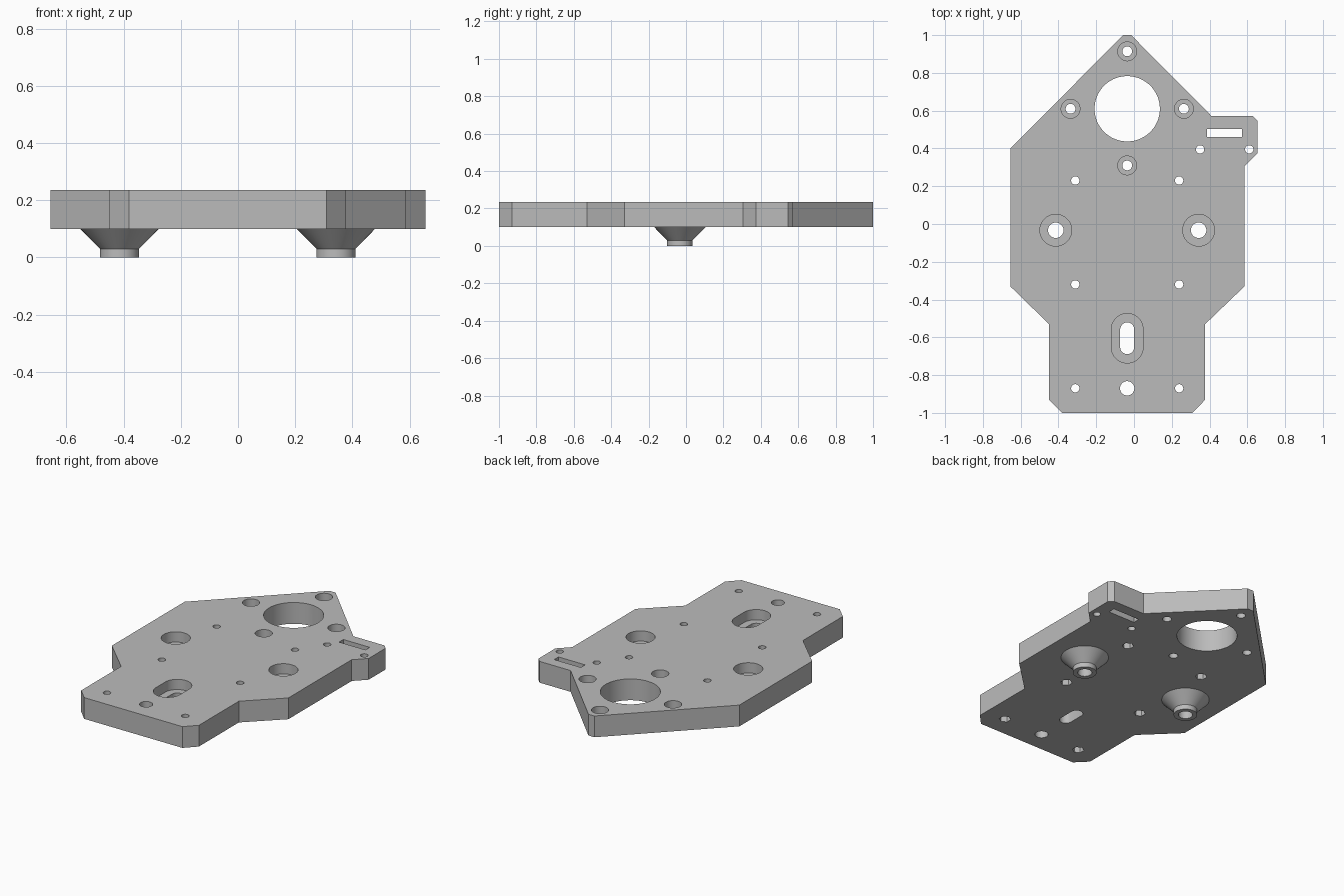
import bpy, bmesh, math

if "Cube" in bpy.data.objects:
    bpy.data.objects.remove(bpy.data.objects["Cube"])

grey = bpy.data.materials.new("plain grey")
grey.use_nodes = True
grey.diffuse_color = (0.5, 0.5, 0.5, 1)
grey.node_tree.nodes["Principled BSDF"].inputs["Base Color"].default_value = (0.5, 0.5, 0.5, 1)

BOTTOM, TOP, FLOOR = 0.1, 0.235, 0.17   # plate faces and counterbore floor
MID_X, FOOT_Y = -0.036, -0.033
LOW, HIGH = BOTTOM - 0.1, TOP + 0.1


def make_object(name, bm):
    bmesh.ops.recalc_face_normals(bm, faces=bm.faces)
    mesh = bpy.data.meshes.new(name)
    bm.to_mesh(mesh)
    bm.free()
    mesh.materials.append(grey)
    obj = bpy.data.objects.new(name, mesh)
    bpy.context.collection.objects.link(obj)
    return obj


def prism(bm, points, z0, z1):
    lower = bm.faces.new([bm.verts.new((x, y, z0)) for x, y in points])
    ext = bmesh.ops.extrude_face_region(bm, geom=[lower], use_keep_orig=True)
    bmesh.ops.translate(bm, vec=(0, 0, z1 - z0),
                        verts=[v for v in ext["geom"] if isinstance(v, bmesh.types.BMVert)])


def oval(x, y, r, n=32, stretch=0.0):
    # circle, or an upright slot when stretched
    pts = []
    for i in range(n):
        a = 2 * math.pi * (i + 0.5) / n
        shift = stretch if math.sin(a) > 0 else -stretch
        pts.append((x + r * math.cos(a), y + r * math.sin(a) + shift))
    return pts


# Plate outline
outline = [(-0.38, -1), (0.31, -1), (0.377, -0.93), (0.377, -0.53), (0.585, -0.33),
           (0.585, 0.305), (0.655, 0.375), (0.655, 0.545), (0.628, 0.572), (0.41, 0.572),
           (-0.015, 1), (-0.057, 1), (-0.655, 0.4), (-0.655, -0.33), (-0.45, -0.53), (-0.45, -0.93)]
bm = bmesh.new()
prism(bm, outline, BOTTOM, TOP)
plate = make_object("base_plate", bm)

# Hole positions
motor_y = 0.61
motor_screws = [(MID_X + dx, motor_y + dy) for dx, dy in ((0.3, 0), (-0.3, 0), (0, 0.304), (0, -0.3))]
nut_holes = [(MID_X + side * 0.275, y) for side in (-1, 1) for y in (0.23, -0.32, -0.87)]
feet = [(MID_X + side * 0.378, FOOT_Y) for side in (-1, 1)]
slot_y = -0.605

# Through holes
bm = bmesh.new()
prism(bm, oval(MID_X, motor_y, 0.173, 64), LOW, HIGH)
for x, y in motor_screws:
    prism(bm, oval(x, y, 0.026), LOW, HIGH)
for x, y in nut_holes + [(0.35, 0.395), (0.61, 0.395)]:
    prism(bm, oval(x, y, 0.022), LOW, HIGH)
for x, y in feet:
    prism(bm, oval(x, y, 0.041, 48), LOW, HIGH)
prism(bm, oval(MID_X, -0.87, 0.038), LOW, HIGH)
prism(bm, oval(MID_X, slot_y, 0.037, 32, 0.047), LOW, HIGH)
prism(bm, [(0.387, 0.46), (0.573, 0.46), (0.573, 0.503), (0.387, 0.503)], LOW, HIGH)
through = make_object("through_cutter", bm)

# Counterbores from the top, hexagonal nut pockets from below
bm = bmesh.new()
for x, y in motor_screws:
    prism(bm, oval(x, y, 0.05), FLOOR, HIGH)
for x, y in feet:
    prism(bm, oval(x, y, 0.084, 48), FLOOR, HIGH)
prism(bm, oval(MID_X, slot_y, 0.084, 48, 0.047), FLOOR, HIGH)
for x, y in nut_holes:
    prism(bm, oval(x, y, 0.034, 6), LOW, BOTTOM + 0.05)
pockets = make_object("pocket_cutter", bm)

# Cut the plate and drop the cutters
for cutter in (through, pockets):
    cutter.hide_render = True
    mod = plate.modifiers.new(cutter.name, "BOOLEAN")
    mod.operation, mod.solver, mod.object = "DIFFERENCE", "EXACT", cutter
    bpy.ops.object.select_all(action="DESELECT")
    bpy.context.view_layer.objects.active = plate
    plate.select_set(True)
    bpy.ops.object.modifier_apply(modifier=mod.name)
    bpy.data.objects.remove(cutter)

# Hollow conical feet
parts = [plate]
profile = [(0.041, BOTTOM), (0.041, 0), (0.068, 0), (0.068, 0.03), (0.137, BOTTOM)]
for name, (x, y) in zip(("right_foot", "left_foot"), feet):
    bm = bmesh.new()
    verts = [bm.verts.new((r, 0, z)) for r, z in profile]
    edges = [bm.edges.new(pair) for pair in zip(verts, verts[1:])]
    bmesh.ops.spin(bm, geom=verts + edges, cent=(0, 0, 0), axis=(0, 0, 1),
                   angle=2 * math.pi, steps=48)
    bmesh.ops.remove_doubles(bm, verts=bm.verts, dist=0.0005)
    # close against the underside so normals face outward
    inner = sorted((v for v in bm.verts if abs(v.co.z - BOTTOM) < 0.001 and v.co.xy.length < 0.1),
                   key=lambda v: math.atan2(v.co.y, v.co.x))
    outer = sorted((v for v in bm.verts if abs(v.co.z - BOTTOM) < 0.001 and v.co.xy.length > 0.1),
                   key=lambda v: math.atan2(v.co.y, v.co.x))
    for i in range(len(inner)):
        bm.faces.new((inner[i - 1], inner[i], outer[i], outer[i - 1]))
    foot = make_object(name, bm)
    foot.location = (x, y, 0)
    parts.append(foot)

# Smooth the round walls, keep edges sharp
for obj in parts:
    bpy.ops.object.select_all(action="DESELECT")
    bpy.context.view_layer.objects.active = obj
    obj.select_set(True)
    bpy.ops.object.shade_smooth_by_angle(angle=math.radians(25))
